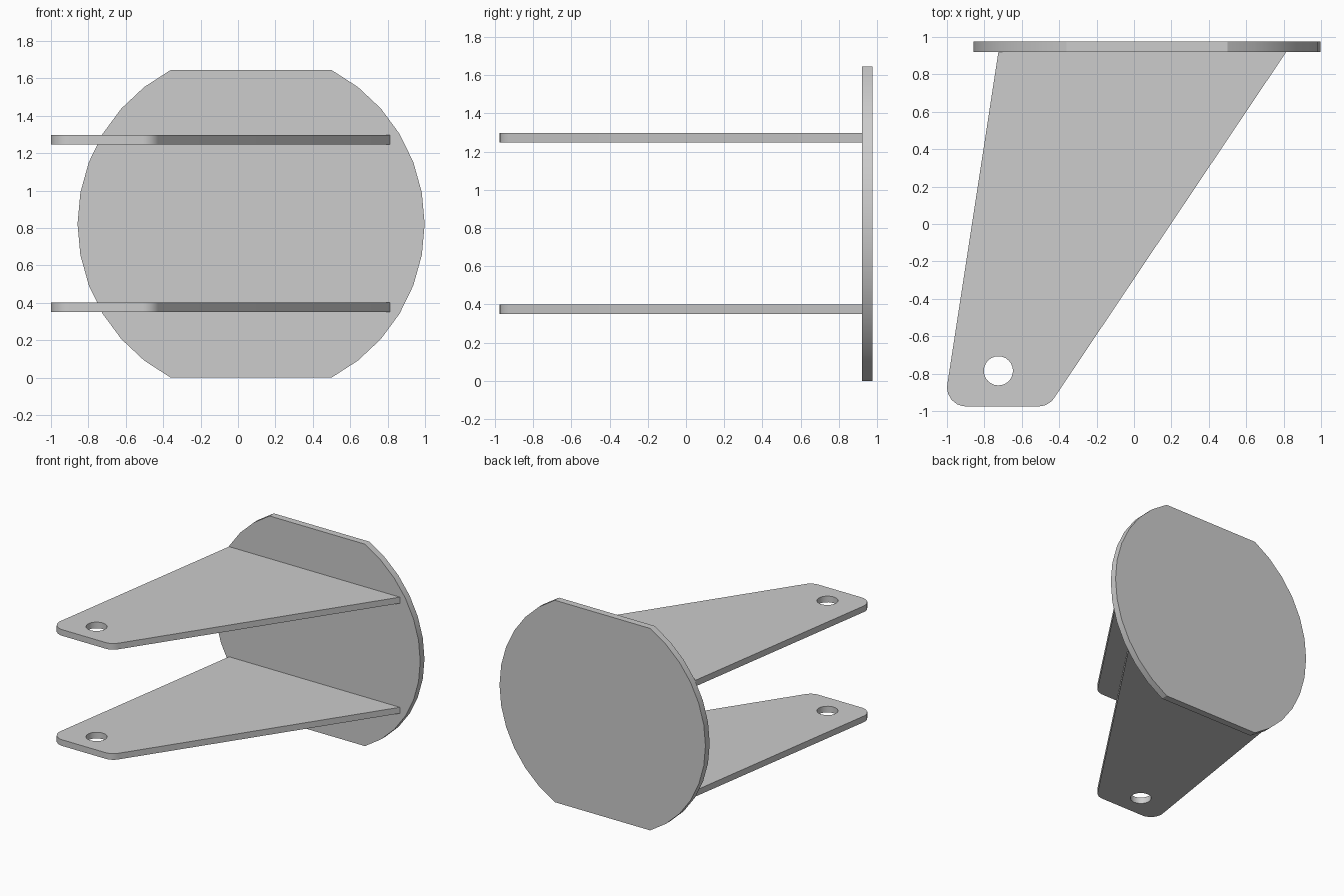
import bpy, bmesh
from math import sin, cos, tan, pi, radians
from mathutils import Vector, Matrix

cube = bpy.data.objects.get("Cube")
if cube:
    bpy.data.objects.remove(cube, do_unlink=True)

colour = (0.604, 0.604, 0.604, 1)
grey = bpy.data.materials.new("light_grey")
grey.use_nodes = True
grey.diffuse_color = colour
grey.node_tree.nodes["Principled BSDF"].inputs["Base Color"].default_value = colour


def arc(cx, cy, r, start, end, steps):
    angles = [start + (end - start) * i / steps for i in range(steps + 1)]
    return [Vector((cx + r * cos(a), cy + r * sin(a))) for a in angles]


def fillet(before, corner, after, r, steps=6):
    """Round the corner between two straight edges."""
    a, b = (before - corner).normalized(), (after - corner).normalized()
    half = a.angle(b) / 2
    centre = corner + (a + b).normalized() * (r / sin(half))
    trim = r / tan(half)
    start, end = corner + a * trim - centre, corner + b * trim - centre
    return [centre + start.lerp(end, i / steps).normalized() * r for i in range(steps + 1)]


def plate(name, loops, thickness, matrix):
    """Extrude an outline, with optional holes, into a flat plate."""
    bm = bmesh.new()
    for loop in loops:
        verts = [bm.verts.new((p.x, p.y, 0)) for p in loop]
        for i, v in enumerate(verts):
            bm.edges.new((verts[i - 1], v))
    bmesh.ops.triangle_fill(bm, use_beauty=True, edges=bm.edges[:], normal=(0, 0, 1))
    top = bmesh.ops.extrude_face_region(bm, geom=bm.faces[:], use_keep_orig=True)["geom"]
    bmesh.ops.translate(bm, vec=(0, 0, thickness),
                        verts=[g for g in top if isinstance(g, bmesh.types.BMVert)])
    bmesh.ops.recalc_face_normals(bm, faces=bm.faces[:])
    bm.transform(matrix)
    mesh = bpy.data.meshes.new(name)
    bm.to_mesh(mesh)
    bm.free()
    mesh.materials.append(grey)
    obj = bpy.data.objects.new(name, mesh)
    bpy.context.collection.objects.link(obj)
    bpy.ops.object.select_all(action="DESELECT")
    obj.select_set(True)
    bpy.context.view_layer.objects.active = obj
    bpy.ops.object.shade_smooth_by_angle(angle=radians(30))


# Round back plate with flat top and bottom
sweep = radians(62.4)
disc = arc(0, 0, 0.928, -sweep, sweep, 12) + arc(0, 0, 0.928, pi - sweep, pi + sweep, 12)
plate("back_plate", [disc], 0.055,
      Matrix.Translation((0.07, 0.975, 0.822)) @ Matrix.Rotation(pi / 2, 4, "X"))

# Two tapered arms with rounded front corners and a pin hole
back_left, front_left, front_right, back_right = [
    Vector(p) for p in ((-0.725, 0.92), (-1.016, -0.975), (-0.457, -0.975), (0.814, 0.92))]
outline = ([back_left] + fillet(back_left, front_left, front_right, 0.1)
           + fillet(front_left, front_right, back_right, 0.1) + [back_right])
hole = arc(-0.725, -0.785, 0.078, 0, 2 * pi, 24)[:-1]
for name, z in (("lower_arm", 0.35), ("upper_arm", 1.247)):
    plate(name, [outline, hole], 0.05, Matrix.Translation((0, 0, z)))
